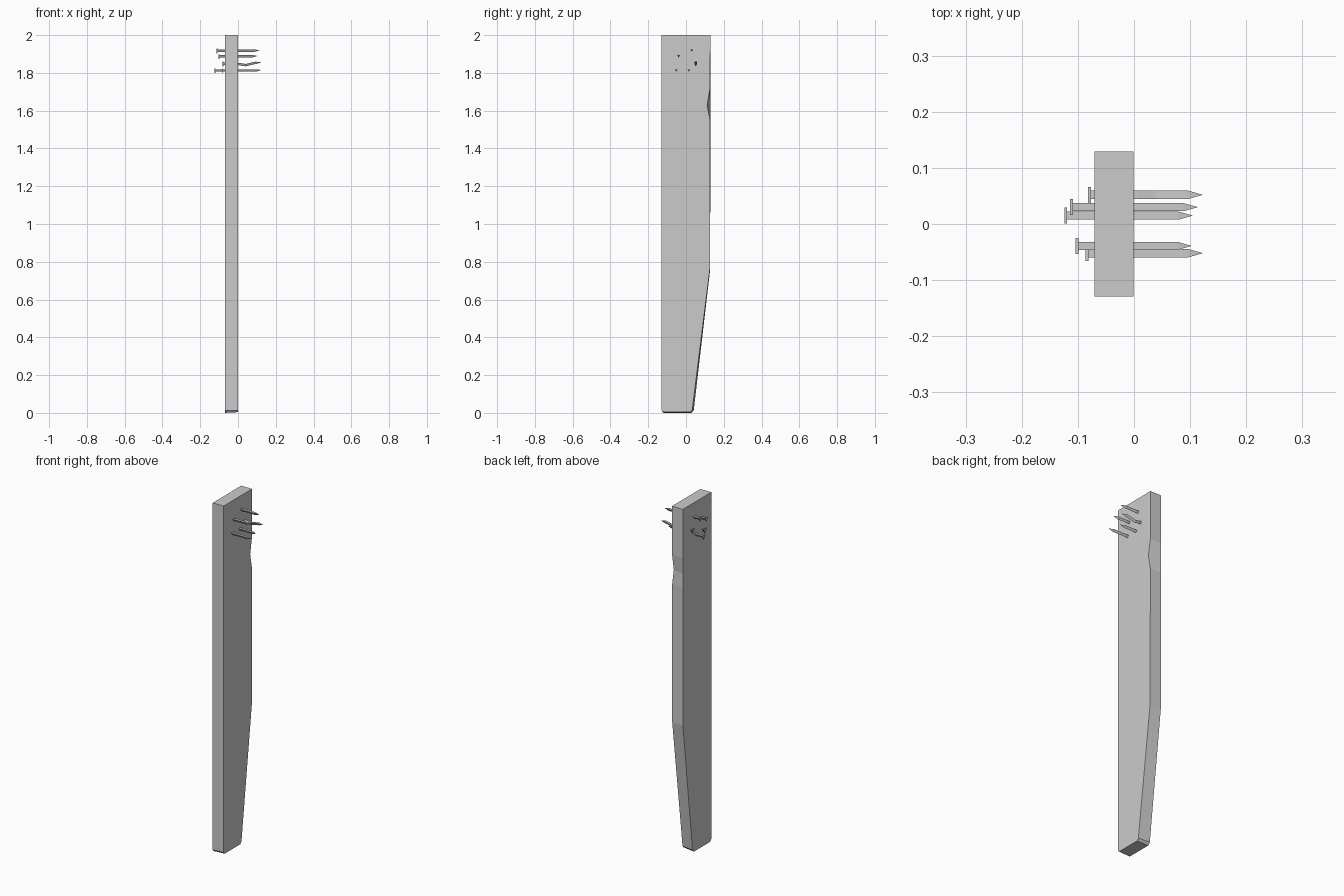
import bpy, bmesh, math

if "Cube" in bpy.data.objects:
    bpy.data.objects.remove(bpy.data.objects["Cube"])

def make_object(name, bm):
    bmesh.ops.recalc_face_normals(bm, faces=bm.faces)
    mesh = bpy.data.meshes.new(name)
    bm.to_mesh(mesh)
    bm.free()
    ob = bpy.data.objects.new(name, mesh)
    bpy.context.collection.objects.link(ob)
    return ob

def loft(name, rings):
    """Skin a list of equal-length rings and cap both ends."""
    bm = bmesh.new()
    rows = [[bm.verts.new(p) for p in r] for r in rings]
    for a, b in zip(rows, rows[1:]):
        n = len(a)
        for i in range(n):
            j = (i + 1) % n
            bm.faces.new((a[i], a[j], b[j], b[i]))
    bm.faces.new(rows[0])
    bm.faces.new(rows[-1])
    return make_object(name, bm)

# Plank: (y, z) outlines of its two broad sides; one edge is chipped
back = [(-0.129, 0.012), (-0.118, 0.0), (0.028, 0.0), (0.041, 0.014), (0.128, 0.76),
        (0.129, 1.55), (0.129, 1.63), (0.129, 1.72), (0.129, 2.0), (-0.129, 2.0)]
face = [(-0.129, 0.014), (-0.118, 0.004), (0.022, 0.004), (0.033, 0.016), (0.126, 0.76),
        (0.127, 1.55), (0.112, 1.63), (0.127, 1.72), (0.129, 2.0), (-0.129, 2.0)]
loft("plank", [[(-0.070, y, z) for y, z in back],
               [(-0.001, y, z) for y, z in face]])

# Nails: three-sided shafts with a flat head and a pointed tip
def nail(name, y, z, head, tip, bend=()):
    def ring(x, r, dz=0.0):
        return [(x, y + r * math.cos(a), z + dz + r * math.sin(a))
                for a in (math.radians(30 + 120 * k) for k in range(3))]
    shaft, cap = 0.0084, 0.0165
    rings = [ring(head, cap), ring(head + 0.005, cap), ring(head + 0.005, shaft)]
    rings += [ring(x, shaft, dz) for x, dz in bend]
    end = bend[-1][1] if bend else 0.0
    rings += [ring(tip - 0.025, shaft, end), ring(tip, 0.0003, end * 1.3)]
    loft(name, rings)

nail("nail_1", 0.030, 1.92, -0.114, 0.113)
nail("nail_2", -0.039, 1.89, -0.104, 0.102)
nail("nail_3_bent", 0.052, 1.851, -0.082, 0.122,
     [(0.005, -0.002), (0.04, -0.008), (0.09, 0.004)])
nail("nail_4", 0.015, 1.815, -0.124, 0.104)
nail("nail_5", -0.052, 1.815, -0.086, 0.122)
